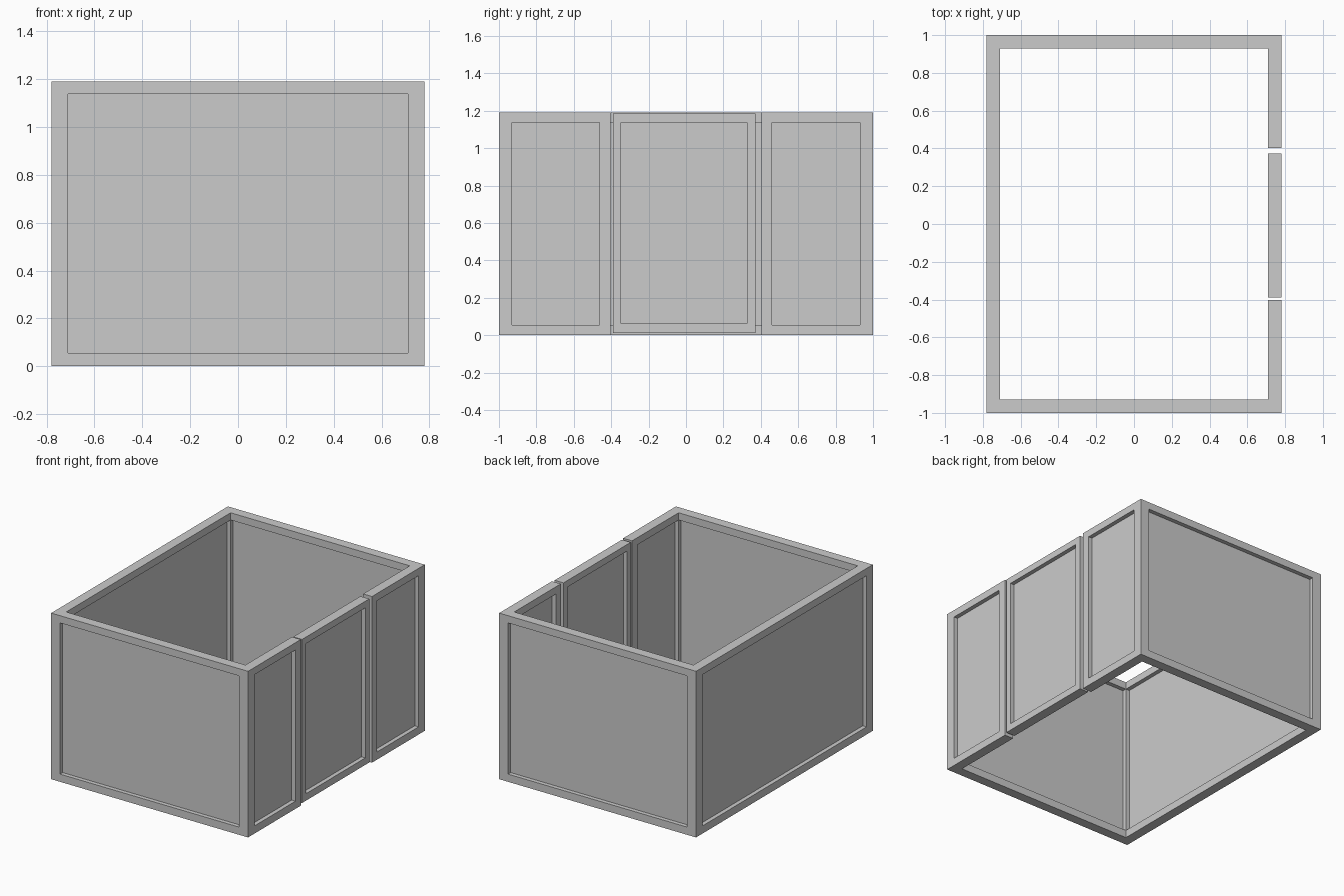
import bpy, bmesh, math
from itertools import product

if "Cube" in bpy.data.objects:
    bpy.data.objects.remove(bpy.data.objects["Cube"])

H = 1.19              # overall height
X, Y = 0.78, 1.0      # outer half sizes
T = 0.07              # wall thickness
D = 0.03              # recess depth on each side of a panel


def merged_boxes(name, boxes):
    """One clean solid from overlapping or touching (lo, hi) boxes, with no inner faces."""
    planes = [sorted({round(v[a], 4) for b in boxes for v in b}) for a in range(3)]
    size = [len(p) - 1 for p in planes]

    def filled(cell):
        if any(not 0 <= cell[a] < size[a] for a in range(3)):
            return False
        c = [(planes[a][cell[a]] + planes[a][cell[a] + 1]) / 2 for a in range(3)]
        return any(all(lo[a] < c[a] < hi[a] for a in range(3)) for lo, hi in boxes)

    bm = bmesh.new()
    for cell in product(*(range(n) for n in size)):
        if not filled(cell):
            continue
        for a, s in product(range(3), (0, 1)):
            near = list(cell)
            near[a] += 1 if s else -1
            if filled(near):
                continue
            b, c = (a + 1) % 3, (a + 2) % 3
            ring = []
            for i, j in ((0, 0), (1, 0), (1, 1), (0, 1)):
                k = list(cell)
                k[a] += s
                k[b] += i
                k[c] += j
                ring.append(bm.verts.new([planes[n][k[n]] for n in range(3)]))
            bm.faces.new(ring if s else ring[::-1])
    bmesh.ops.remove_doubles(bm, verts=bm.verts, dist=1e-5)
    bmesh.ops.dissolve_limit(bm, angle_limit=math.radians(1), verts=bm.verts, edges=bm.edges)
    mesh = bpy.data.meshes.new(name)
    bm.to_mesh(mesh)
    bm.free()
    obj = bpy.data.objects.new(name, mesh)
    bpy.context.collection.objects.link(obj)
    return obj


def framed_wall(axis, near, a0, a1, z0, z1, s0, s1, zb, zt):
    """Stiles, rails and thin recessed panel. The wall runs from a0 to a1 along
    axis; s0, s1, zb and zt bound the panel opening."""
    def box(u0, u1, w0, w1, d=0.0):
        lo, hi = (u0, near + d), (u1, near + T - d)
        if axis == 'y':
            lo, hi = lo[::-1], hi[::-1]
        return (*lo, w0), (*hi, w1)
    return [box(a0, s0, z0, z1), box(s1, a1, z0, z1),       # stiles
            box(s0, s1, z0, zb), box(s0, s1, zt, z1),       # rails
            box(s0, s1, zb, zt, D)]                         # panel


ZB, ZT = 0.055, 1.138
boxes = []
# front and back walls
for y in (-Y, Y - T):
    boxes += framed_wall('x', y, -X, X, 0, H, -X + T, X - T, ZB, ZT)
# long closed side
boxes += framed_wall('y', -X, -Y, Y, 0, H, -Y + T, Y - T, ZB, ZT)
# fixed walls either side of the door
boxes += framed_wall('y', X - T, -Y, -0.403, 0, H, -Y + T, -0.463, ZB, ZT)
boxes += framed_wall('y', X - T, 0.403, Y, 0, H, 0.46, Y - T, ZB, ZT)
merged_boxes("enclosure_walls", boxes)

# door hanging in the gap
merged_boxes("door", framed_wall('y', X - T, -0.389, 0.372, 0.013, 1.185,
                                 -0.347, 0.327, 0.063, 1.138))
